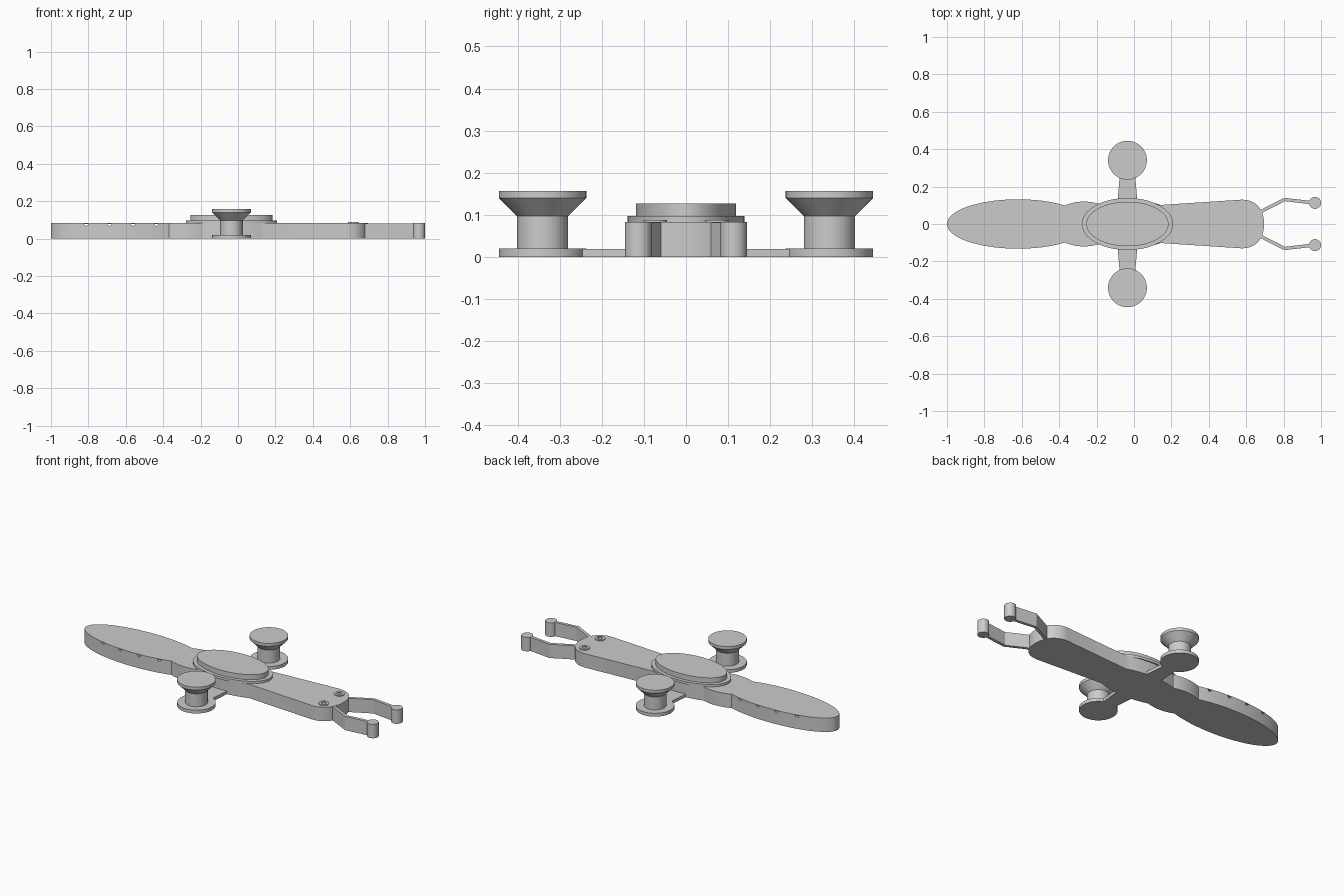
import bpy, bmesh, math
from mathutils import Vector

cube = bpy.data.objects.get("Cube")
if cube:
    bpy.data.objects.remove(cube, do_unlink=True)

grey = bpy.data.materials.new("plain grey")
grey.use_nodes = True
GREY = (0.6, 0.6, 0.6, 1)
grey.diffuse_color = GREY
grey.node_tree.nodes["Principled BSDF"].inputs["Base Color"].default_value = GREY

BODY_TOP = 0.083
HUB_X = -0.035


def finish(name, bm, smooth=True):
    bmesh.ops.recalc_face_normals(bm, faces=bm.faces)
    mesh = bpy.data.meshes.new(name)
    bm.to_mesh(mesh)
    bm.free()
    obj = bpy.data.objects.new(name, mesh)
    bpy.context.collection.objects.link(obj)
    mesh.materials.append(grey)
    if smooth:
        bpy.ops.object.select_all(action='DESELECT')
        obj.select_set(True)
        bpy.context.view_layer.objects.active = obj
        bpy.ops.object.shade_smooth_by_angle(angle=math.radians(25))
    return obj


def prism(name, outline, z0, z1):
    """Extrude a flat outline straight up."""
    bm = bmesh.new()
    face = bm.faces.new([bm.verts.new((x, y, z0)) for x, y in outline])
    new = bmesh.ops.extrude_face_region(bm, geom=[face])["geom"]
    top = [v for v in new if isinstance(v, bmesh.types.BMVert)]
    bmesh.ops.translate(bm, verts=top, vec=(0, 0, z1 - z0))
    return finish(name, bm)


def ellipse(cx, cy, rx, ry, n=64):
    return [(cx + rx * math.cos(2 * math.pi * i / n),
             cy + ry * math.sin(2 * math.pi * i / n)) for i in range(n)]


def lathe(name, profile, x, y, n=48, closed=False):
    """Spin a radius/height profile about a vertical axis."""
    bm = bmesh.new()
    verts = [bm.verts.new((x + r, y, z)) for r, z in profile]
    edges = [bm.edges.new(p) for p in zip(verts, verts[1:])]
    if closed:
        edges.append(bm.edges.new((verts[-1], verts[0])))
    bmesh.ops.spin(bm, geom=verts + edges, cent=(x, y, 0), axis=(0, 0, 1),
                   angle=2 * math.pi, steps=n, use_duplicate=False)
    bmesh.ops.remove_doubles(bm, verts=bm.verts, dist=1e-5)
    return finish(name, bm)


def bulge(x0, y0, x1, y1, height, n=12):
    """Bowed edge between two points."""
    return [(x0 + (x1 - x0) * t, y0 + (y1 - y0) * t + height * 4 * t * (1 - t))
            for t in (i / n for i in range(1, n + 1))]


# Body outline, rear tip to rounded head, then mirrored
half = []
tail_end = math.acos(0.25 / 0.38)
for i in range(33):
    a = math.pi - (math.pi - tail_end) * i / 32
    half.append((-0.62 + 0.38 * math.cos(a), 0.132 * math.sin(a)))
half += bulge(*half[-1], -0.19, 0.108, 0.016)
half += bulge(-0.19, 0.108, 0.145, 0.102, 0.026)
for i in range(17):
    a = math.pi / 2 * (1 - i / 16)
    half.append((0.575 + 0.12 * max(math.cos(a), 0) ** 0.88,
                 0.13 * max(math.sin(a), 0) ** 0.88))
half[0], half[-1] = (-1, 0), (0.695, 0)
outline = half + [(x, -y) for x, y in reversed(half[1:-1])]
body = prism("body", outline, 0, BODY_TOP)

# Small half-round tunnels across the tail
bm = bmesh.new()
for k in range(4):
    cx = -0.812 + 0.125 * k
    ring = [bm.verts.new((cx + 0.011 * math.cos(a), -0.2, 0.079 + 0.011 * math.sin(a)))
            for a in (math.pi * (1 + j / 8) for j in range(9))]
    face = bm.faces.new(ring)
    new = bmesh.ops.extrude_face_region(bm, geom=[face])["geom"]
    bmesh.ops.translate(bm, vec=(0, 0.4, 0),
                        verts=[v for v in new if isinstance(v, bmesh.types.BMVert)])
cutter = finish("tail_hole_cutter", bm, smooth=False)
cutter.hide_render = True
cut = body.modifiers.new("tail_holes", 'BOOLEAN')
cut.operation = 'DIFFERENCE'
cut.solver = 'EXACT'
cut.object = cutter
bpy.context.view_layer.objects.active = body
bpy.ops.object.modifier_apply(modifier=cut.name)
bpy.data.objects.remove(cutter, do_unlink=True)

# Stepped oval cover
prism("cover_base", ellipse(HUB_X, 0, 0.244, 0.139), BODY_TOP - 0.001, 0.097)
prism("cover_top", ellipse(HUB_X, 0, 0.22, 0.119), 0.096, 0.127)

spool = [(0, 0), (0.104, 0), (0.104, 0.02), (0.061, 0.02), (0.061, 0.097),
         (0.104, 0.14), (0.104, 0.157), (0, 0.157)]
eyelet = [(0.014, 0.082), (0.028, 0.082), (0.028, 0.088), (0.014, 0.088)]

for side, s in (("left", 1), ("right", -1)):
    # The body faces +x, so these pairs sit on either side of its long axis
    prism(f"arm_{side}", [(HUB_X - 0.055, s * 0.1), (HUB_X + 0.055, s * 0.1),
                          (HUB_X + 0.04, s * 0.27), (HUB_X - 0.04, s * 0.27)], 0, 0.019)
    lathe(f"spool_{side}", spool, HUB_X, s * 0.341)
    lathe(f"eyelet_{side}", eyelet, 0.617, s * 0.073, 32, closed=True)

    # Bent feeler with a round tip
    path = [Vector((0.66, 0.057)), Vector((0.805, 0.131)), Vector((0.968, 0.112))]
    dirs = [(b - a).normalized() for a, b in zip(path, path[1:])]
    bend = [dirs[0], (dirs[0] + dirs[1]).normalized(), dirs[1]]
    offs = [Vector((-d.y, d.x)) * 0.009 for d in bend]
    strip = [p + o for p, o in zip(path, offs)]
    strip += [p - o for p, o in reversed(list(zip(path, offs)))]
    prism(f"feeler_{side}", [(p.x, s * p.y) for p in strip], 0, BODY_TOP - 0.001)
    prism(f"feeler_tip_{side}", ellipse(0.968, s * 0.113, 0.032, 0.032, 32), 0, BODY_TOP)
